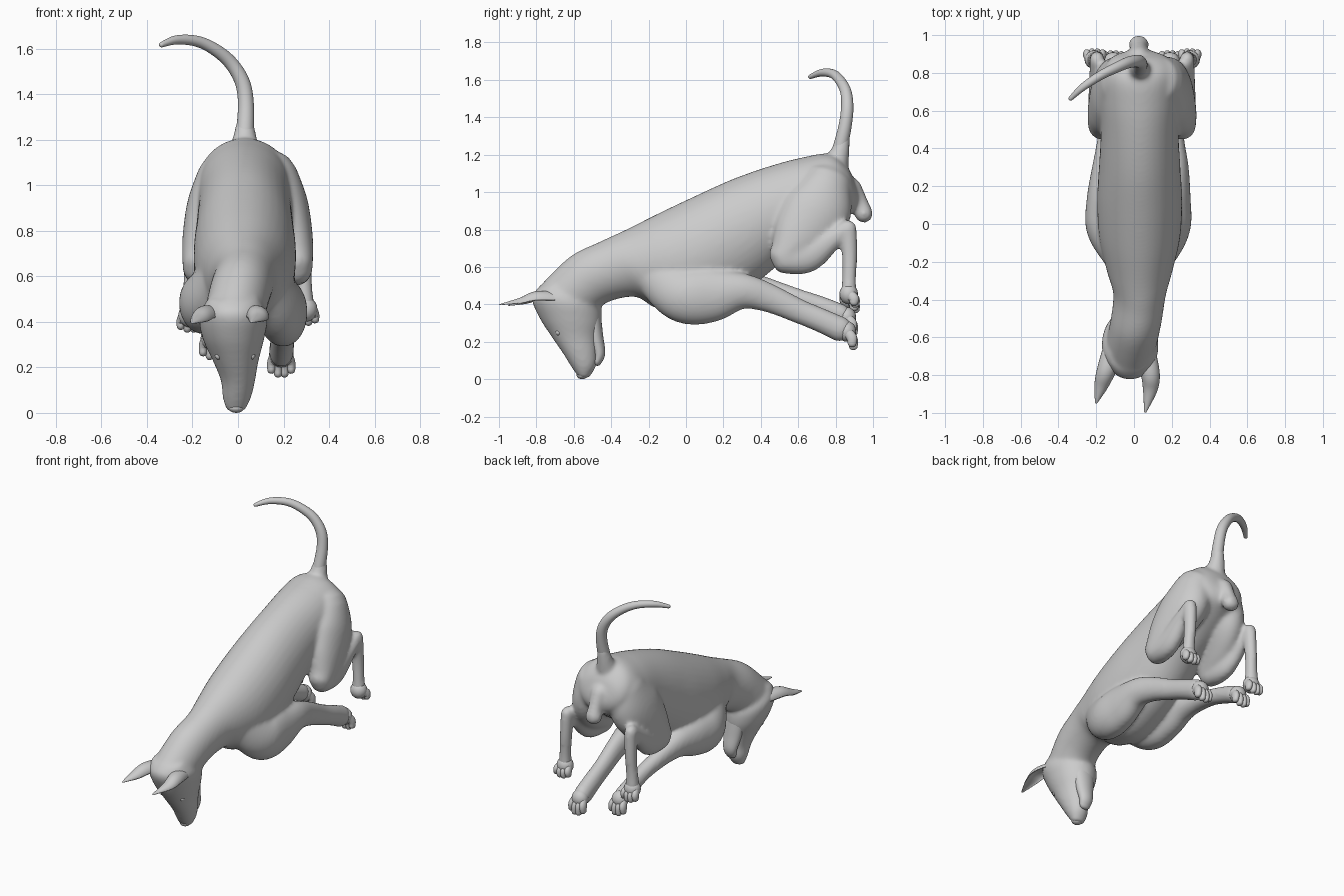
import bpy, bmesh, math
from mathutils import Vector

SIDES = 36


def spline(rows, steps=6):
    """Catmull-Rom interpolation of rows of numbers."""
    out, n = [], len(rows)
    for i in range(n - 1):
        a, b = rows[max(i - 1, 0)], rows[i]
        c, d = rows[i + 1], rows[min(i + 2, n - 1)]
        for s in range(steps):
            t = s / steps
            out.append([0.5 * (2 * q + (r - p) * t + (2 * p - 5 * q + 4 * r - w) * t * t
                               + (3 * q - p - 3 * r + w) * t ** 3)
                        for p, q, r, w in zip(a, b, c, d)])
    out.append(list(rows[-1]))
    return out


def skin(bm, rings, cup=False):
    """Bridge rings given as (centre, u, v) vectors and close both ends."""
    loops = []
    for c, u, v in rings:
        loop = []
        for k in range(SIDES):
            a = 2 * math.pi * k / SIDES
            cu = math.cos(a)
            if cup and cu > 0:
                cu *= -0.45
            loop.append(bm.verts.new(c + u * cu + v * math.sin(a)))
        loops.append(loop)
    for p, q in zip(loops, loops[1:]):
        for k in range(SIDES):
            j = (k + 1) % SIDES
            bm.faces.new((p[k], p[j], q[j], q[k]))
    bm.faces.new(loops[0][::-1])
    bm.faces.new(loops[-1])


def slices(bm, rows):
    """Loft through (top y, top z, bottom y, bottom z, centre x, half width)."""
    rings = []
    for ty, tz, by, bz, x, w in spline(rows):
        rings.append((Vector((x, (ty + by) / 2, (tz + bz) / 2)),
                      Vector((0, (ty - by) / 2, (tz - bz) / 2)), Vector((w, 0, 0))))
    skin(bm, rings)


def limb(bm, rows, cup=False):
    """Round-ended tube through (x, y, z, half width, half depth)."""
    pts = spline(rows)
    rings = []
    for i, p in enumerate(pts):
        t = (Vector(pts[min(i + 1, len(pts) - 1)][:3]) - Vector(pts[max(i - 1, 0)][:3])).normalized()
        u = Vector((1, 0, 0)).cross(t).normalized()
        v = t.cross(u)
        c = Vector(p[:3])
        ring = (c, u * p[4], v * p[3])
        r = min(p[3], p[4])
        cap = [(c + t * r * o * (-1 if i == 0 else 1), ring[1] * s, ring[2] * s)
               for o, s in ((0.5, 0.87), (0.8, 0.6), (0.96, 0.28))]
        if i == 0:
            rings += cap[::-1] + [ring]
        elif i == len(pts) - 1:
            rings += [ring] + cap
        else:
            rings.append(ring)
    skin(bm, rings, cup)


def ball(bm, loc, r):
    res = bmesh.ops.create_uvsphere(bm, u_segments=16, v_segments=10, radius=1)
    for v in res["verts"]:
        v.co = Vector(loc) + Vector([a * b for a, b in zip(v.co, r)])


def finish(bm, name, voxel=None, smooth=14):
    bmesh.ops.recalc_face_normals(bm, faces=bm.faces[:])
    for f in bm.faces:
        f.smooth = True
    me = bpy.data.meshes.new(name)
    bm.to_mesh(me)
    bm.free()
    ob = bpy.data.objects.new(name, me)
    bpy.context.collection.objects.link(ob)
    if voxel:
        m = ob.modifiers.new("Blend", 'REMESH')
        m.mode, m.voxel_size, m.use_smooth_shade = 'VOXEL', voxel, True
        s = ob.modifiers.new("Soften", 'SMOOTH')
        s.factor, s.iterations = 0.5, smooth
    return ob


def flip(rows):
    return [(0.085 - r[0],) + tuple(r[1:]) for r in rows]


# Torso and neck
body = bmesh.new()
slices(body, [
    (-.78, .50, -.52, .33, -.02, .135), (-.62, .655, -.42, .41, .01, .135),
    (-.46, .735, -.27, .44, .03, .14), (-.32, .80, -.16, .38, .03, .175),
    (-.15, .885, .02, .35, .03, .215), (.05, .98, .20, .41, .03, .225),
    (.25, 1.07, .37, .51, .03, .215), (.45, 1.14, .53, .64, .03, .205),
    (.62, 1.185, .70, .76, .03, .205), (.77, 1.205, .83, .85, .03, .195),
    (.86, 1.14, .90, .90, .03, .15), (.90, 1.06, .93, .96, .03, .05)])

# Skull and muzzle
slices(body, [
    (-.79, .49, -.62, .52, -.02, .11), (-.825, .43, -.47, .42, -.02, .15),
    (-.785, .33, -.45, .32, -.02, .135), (-.725, .235, -.47, .22, -.01, .10),
    (-.66, .14, -.475, .14, 0, .075), (-.61, .06, -.48, .07, -.005, .062),
    (-.575, .01, -.52, .005, -.01, .04)])

# Front legs: shoulder, elbow, forearm
limb(body, [(.10, -.22, .64, .07, .10), (.14, -.14, .55, .09, .13), (.19, -.01, .45, .11, .15),
            (.205, .14, .45, .095, .145),
            (.215, .30, .47, .075, .098), (.21, .44, .435, .057, .078), (.20, .60, .365, .052, .066),
            (.195, .72, .315, .053, .065), (.19, .83, .265, .055, .068)])
limb(body, [(-.05, -.22, .66, .07, .10), (-.09, -.14, .58, .09, .12), (-.14, -.01, .49, .115, .14),
            (-.155, .14, .49, .095, .125),
            (-.15, .30, .50, .072, .088), (-.14, .44, .475, .055, .065), (-.12, .60, .43, .05, .053),
            (-.115, .72, .39, .05, .054), (-.11, .83, .345, .052, .056)])

# Hind legs: thigh, shin, rear pastern
thigh = [(.145, .75, 1.03, .12, .14), (.19, .70, .90, .12, .185),
         (.23, .61, .765, .10, .155), (.253, .53, .66, .078, .09)]
shin = [(.256, .53, .64, .072, .078), (.265, .65, .66, .062, .09),
        (.275, .78, .745, .048, .058), (.28, .865, .81, .038, .044)]
pastern = [(.28, .865, .81, .04, .048), (.285, .875, .66, .037, .041),
           (.292, .872, .53, .037, .038), (.295, .87, .45, .044, .044)]
for part in (thigh, shin, pastern):
    limb(body, part)
    limb(body, flip(part))

# Root of the tail and soft parts under it
limb(body, [(.03, .80, 1.14, .07, .07), (.03, .825, 1.22, .05, .05), (.032, .842, 1.29, .036, .036)])
limb(body, [(.025, .88, 1.02, .06, .06), (.025, .925, .94, .045, .05), (.025, .95, .885, .055, .05)])
finish(body, "body", voxel=.011)

# Lower jaw
bm = bmesh.new()
limb(bm, [(-.015, -.50, .34, .075, .045), (-.01, -.485, .23, .062, .042),
          (-.005, -.465, .14, .047, .033), (-.005, -.475, .095, .036, .024)])
finish(bm, "lower_jaw")

# Tail
bm = bmesh.new()
limb(bm, [(.03, .82, 1.22, .040, .040), (.035, .85, 1.35, .035, .035), (.02, .862, 1.45, .033, .033),
          (-.03, .855, 1.535, .03, .03), (-.10, .825, 1.595, .027, .027), (-.18, .785, 1.632, .024, .024),
          (-.27, .725, 1.638, .02, .02), (-.335, .665, 1.617, .012, .012)])
finish(bm, "tail")

# Ears, cupped on the underside
for name, rows in (
        ("right_ear", [(.06, -.70, .42, .06, .05), (.087, -.80, .42, .05, .05),
                       (.085, -.88, .405, .038, .032), (.06, -.993, .396, .007, .006)]),
        ("left_ear", [(-.11, -.68, .42, .06, .05), (-.148, -.78, .42, .05, .05),
                      (-.175, -.86, .402, .036, .032), (-.20, -.945, .392, .007, .006)])):
    bm = bmesh.new()
    limb(bm, rows, cup=True)
    finish(bm, name)

# Eyes and nose
for name, x in (("right_eye", .06), ("left_eye", -.085)):
    bm = bmesh.new()
    ball(bm, (x, -.682, .25), (.016, .016, .016))
    finish(bm, name)
bm = bmesh.new()
ball(bm, (-.008, -.555, .022), (.034, .03, .022))
finish(bm, "nose")

# Paws: pad plus four toes
for name, c, d in (
        ("right_front_paw", (.19, .86, .255), (.035, -.082)),
        ("left_front_paw", (-.11, .86, .33), (.035, -.08)),
        ("right_hind_paw", (.295, .87, .455), (.035, -.055)),
        ("left_hind_paw", (-.208, .87, .43), (.035, -.06))):
    x, y, z = c
    bm = bmesh.new()
    ball(bm, c, (.054, .05, .055))
    for k in (-1.5, -.5, .5, 1.5):
        reach = 1.0 if abs(k) < 1 else .8
        ty, tz = y + d[0] * reach, z + d[1] * reach
        limb(bm, [(x + k * .02, y, z, .02, .026),
                  (x + k * .027, (y + ty) / 2 + .012, (z + tz) / 2, .021, .028),
                  (x + k * .029, ty, tz, .018, .023)])
    finish(bm, name)
